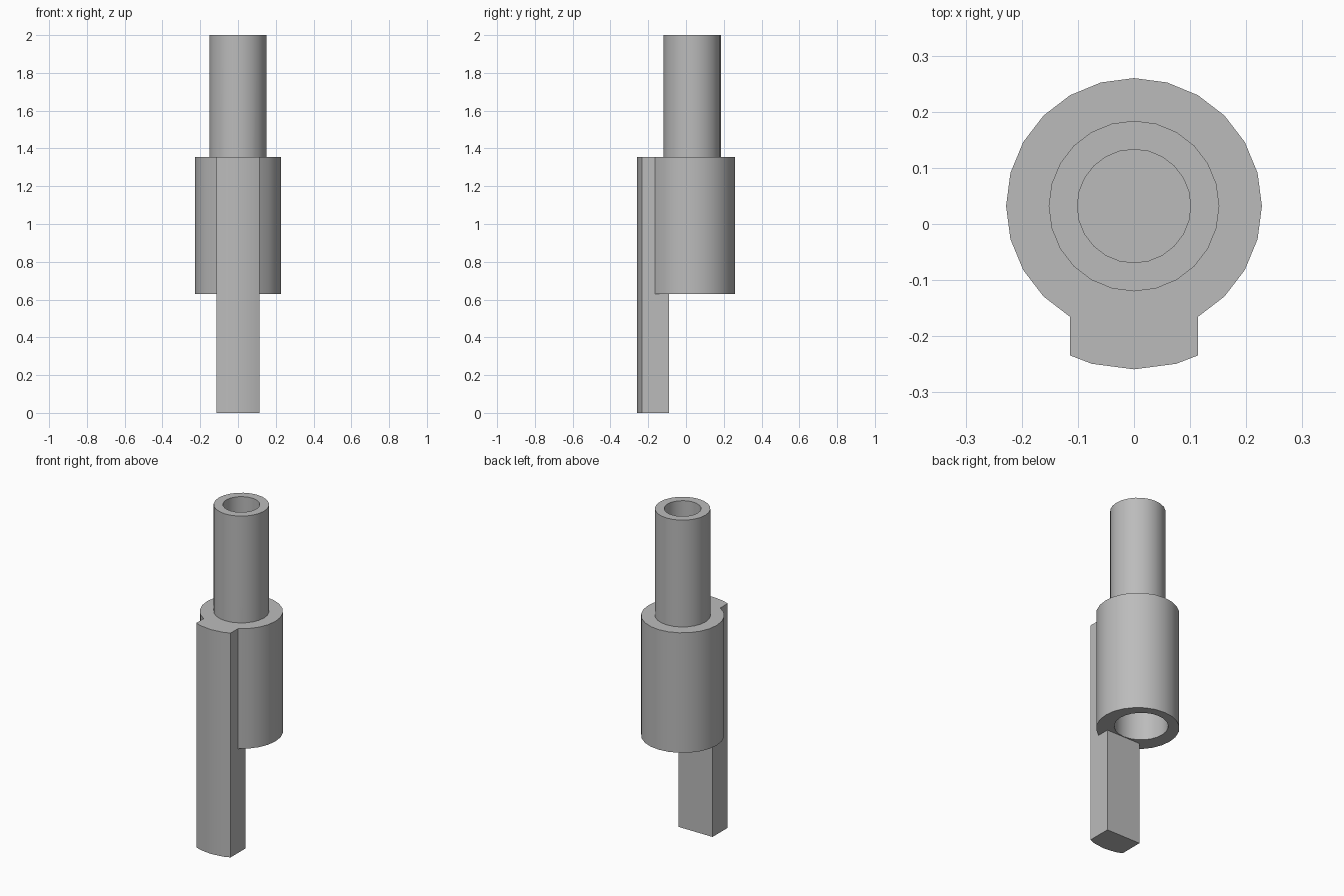
import bpy, bmesh, math

cube = bpy.data.objects.get("Cube")
if cube:
    bpy.data.objects.remove(cube, do_unlink=True)

AXIS_Y = 0.032      # common axis of body and tube
SIDES = 24
BODY_R, KEY_R, KEY_HALF = 0.228, 0.291, 0.1145
BODY_BOTTOM, BODY_TOP, TOP = 0.63, 1.355, 2.0

grey = bpy.data.materials.new("plain grey")
grey.use_nodes = True
colour = (0.5, 0.5, 0.5, 1)
grey.diffuse_color = colour
grey.node_tree.nodes["Principled BSDF"].inputs["Base Color"].default_value = colour


def prism(name, outline, z0, z1):
    """Extrude a closed outline from z0 up to z1."""
    bm = bmesh.new()
    face = bm.faces.new([bm.verts.new((x, y, z0)) for x, y in outline])
    new = bmesh.ops.extrude_face_region(bm, geom=[face])["geom"]
    bmesh.ops.translate(bm, vec=(0, 0, z1 - z0),
                        verts=[v for v in new if isinstance(v, bmesh.types.BMVert)])
    bmesh.ops.recalc_face_normals(bm, faces=bm.faces)
    mesh = bpy.data.meshes.new(name)
    bm.to_mesh(mesh)
    bm.free()
    mesh.materials.append(grey)
    obj = bpy.data.objects.new(name, mesh)
    bpy.context.collection.objects.link(obj)
    return obj


def circle(radius, cy=AXIS_Y):
    step = 2 * math.pi / SIDES
    return [(radius * math.sin(i * step), cy - radius * math.cos(i * step))
            for i in range(SIDES)]


def combine(target, tool, operation):
    """Apply a boolean and discard the tool."""
    mod = target.modifiers.new(operation, "BOOLEAN")
    mod.object, mod.operation, mod.solver = tool, operation, "EXACT"
    bpy.context.view_layer.objects.active = target
    bpy.ops.object.modifier_apply(modifier=mod.name)
    bpy.data.objects.remove(tool, do_unlink=True)


# Long front key: curved front face, flat sides and back
step = 2 * math.pi / SIDES
first = (KEY_R * math.sin(step), AXIS_Y - KEY_R * math.cos(step))
corner_y = -0.234
key_outline = [(-KEY_HALF, -0.09), (-KEY_HALF, corner_y), (-first[0], first[1]),
               (0, AXIS_Y - KEY_R), first, (KEY_HALF, corner_y), (KEY_HALF, -0.09)]

# Body with key and upper tube joined into one solid
holder = prism("keyed_holder", circle(BODY_R), BODY_BOTTOM, BODY_TOP)
combine(holder, prism("key", key_outline, 0, BODY_TOP), "UNION")
combine(holder, prism("tube", circle(0.152), BODY_TOP - 0.05, TOP), "UNION")

# Blind bores: narrow one from the top, wider offset one from below
combine(holder, prism("top_bore", circle(0.101), BODY_TOP, TOP + 0.1), "DIFFERENCE")
combine(holder, prism("lower_bore", circle(0.148, 0.061), BODY_BOTTOM - 0.1, 1.25),
        "DIFFERENCE")

# Smooth round walls, crisp edges
bpy.ops.object.select_all(action="DESELECT")
holder.select_set(True)
bpy.context.view_layer.objects.active = holder
bpy.ops.object.shade_smooth_by_angle(angle=math.radians(28))
